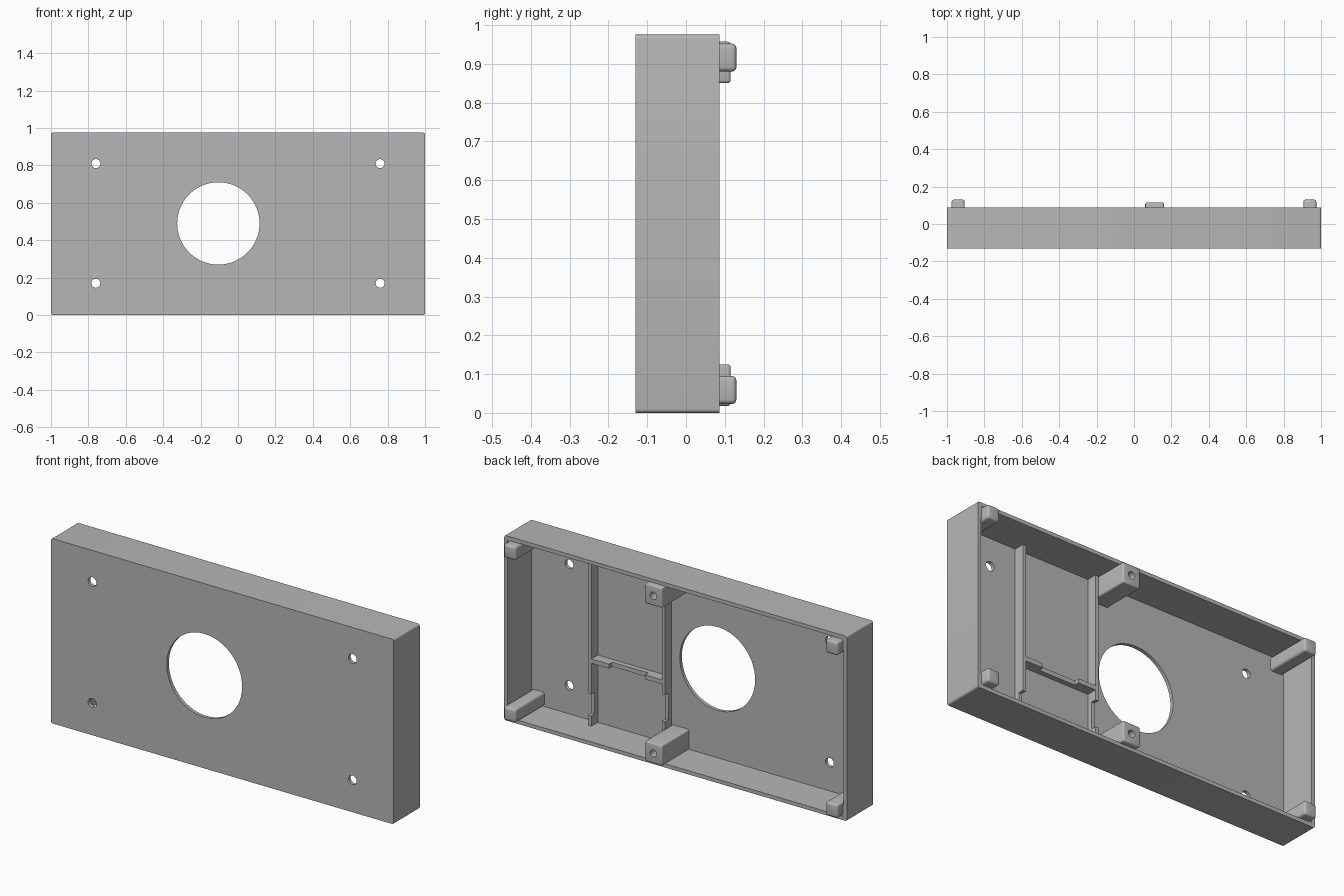
import bpy
import bmesh
import math
from mathutils import Matrix, Vector

if "Cube" in bpy.data.objects:
    bpy.data.objects.remove(bpy.data.objects["Cube"], do_unlink=True)

plastic = bpy.data.materials.new("grey_plastic")
plastic.use_nodes = True
plastic.diffuse_color = (0.47, 0.47, 0.47, 1)
plastic.node_tree.nodes["Principled BSDF"].inputs["Base Color"].default_value = (0.47, 0.47, 0.47, 1)

HEIGHT = 0.975
FRONT, BACK = -0.13, 0.087      # case depth range
FLOOR = -0.112                  # inner face of the front plate
WALL = 0.02
RIB_TOP, RIB_LOW = -0.058, -0.085


def finish(name, bm):
    mesh = bpy.data.meshes.new(name)
    bm.to_mesh(mesh)
    bm.free()
    obj = bpy.data.objects.new(name, mesh)
    bpy.context.collection.objects.link(obj)
    mesh.materials.append(plastic)
    return obj


def box(name, x, y, z, bevel=0, round_back=False):
    """Box from ranges; bevels edges along y and, if asked, the back rim."""
    bm = bmesh.new()
    bmesh.ops.create_cube(bm, size=1)
    for v in bm.verts:
        v.co = Vector([r[0] if c < 0 else r[1] for c, r in zip(v.co, (x, y, z))])
    if bevel:
        def chosen(e):
            a, b = (v.co.y for v in e.verts)
            return abs(a - b) > 1e-4 or (round_back and min(a, b) > y[1] - 1e-4)
        bmesh.ops.bevel(bm, geom=[e for e in bm.edges if chosen(e)], offset=bevel,
                        segments=4, profile=0.5, affect='EDGES')
    return finish(name, bm)


def cylinder(name, x, z, radius, y, sides):
    bm = bmesh.new()
    place = Matrix.Translation((x, sum(y) / 2, z)) @ Matrix.Rotation(math.pi / 2, 4, 'X')
    bmesh.ops.create_cone(bm, cap_ends=True, segments=sides, radius1=radius,
                          radius2=radius, depth=y[1] - y[0], matrix=place)
    return finish(name, bm)


def cut(obj, cutters):
    for c in cutters:
        mod = obj.modifiers.new("cut", 'BOOLEAN')
        mod.operation, mod.solver, mod.object = 'DIFFERENCE', 'EXACT', c
    bpy.context.view_layer.update()
    evaluated = obj.evaluated_get(bpy.context.evaluated_depsgraph_get())
    mesh = bpy.data.meshes.new_from_object(evaluated)
    obj.modifiers.clear()
    obj.data = mesh
    for c in cutters:
        bpy.data.objects.remove(c, do_unlink=True)


parts = []

# Open-backed case with speaker-sized opening and four screw holes
case = box("case", (-1, 1), (FRONT, BACK), (0, HEIGHT), bevel=0.01)
through = (FRONT - 0.1, FLOOR + 0.05)
cutters = [box("cavity", (WALL - 1, 1 - WALL), (FLOOR, 0.3), (WALL, HEIGHT - WALL)),
           cylinder("round_opening", -0.105, 0.49, 0.22, through, 96)]
for x in (-0.76, 0.76):
    for z in (0.17, 0.81):
        cutters.append(cylinder("screw_hole", x, z, 0.024, through, 32))
cut(case, cutters)
parts.append(case)

# Corner posts, with a foot joining each one to the walls
for side, s in (("left", 1), ("right", -1)):
    for level, low in (("lower", True), ("upper", False)):
        def zr(a, b):
            return (a, b) if low else (HEIGHT - b, HEIGHT - a)

        def xr(a, b):
            return tuple(sorted((s * a, s * b)))
        parts.append(box(f"{level}_{side}_post", xr(0.905, 0.975), (FLOOR - 0.005, 0.13),
                         zr(0.023, 0.095), bevel=0.012, round_back=True))
        parts.append(box(f"{level}_{side}_post_foot", xr(0.92, 0.985), (FLOOR - 0.005, BACK - 0.003),
                         zr(0.015, 0.08)))

# Middle screw posts with pilot holes
for level, z in (("lower", (0.018, 0.125)), ("upper", (HEIGHT - 0.125, HEIGHT - 0.018))):
    post = box(f"{level}_middle_post", (0.06, 0.16), (FLOOR - 0.005, 0.115), z,
               bevel=0.008, round_back=True)
    cut(post, [cylinder("pilot_hole", 0.11, sum(z) / 2, 0.019, (0.0, 0.2), 32)])
    parts.append(post)

# Vertical ribs, each with a lowered stretch near the bottom
for name, x, gap in (("outer", (0.593, 0.611), (0.075, 0.19)),
                     ("inner", (0.162, 0.18), (0.16, 0.3))):
    spans = (("foot", WALL, gap[0], RIB_TOP), ("notch", gap[0], gap[1], RIB_LOW),
             ("run", gap[1], HEIGHT - WALL, RIB_TOP))
    for label, z0, z1, top in spans:
        parts.append(box(f"{name}_rib_{label}", x, (FLOOR - 0.005, top), (z0, z1)))

# Cross rib between them, tall at both ends
for name, x, top in (("outer_end", (0.49, 0.593), RIB_TOP), ("middle", (0.28, 0.49), RIB_LOW),
                     ("inner_end", (0.18, 0.28), RIB_TOP)):
    parts.append(box(f"cross_rib_{name}", x, (FLOOR - 0.005, top), (0.352, 0.375)))

# Smooth the rounded edges and bores
bpy.ops.object.select_all(action='DESELECT')
for p in parts:
    p.select_set(True)
bpy.context.view_layer.objects.active = case
bpy.ops.object.shade_smooth_by_angle(angle=math.radians(30))
